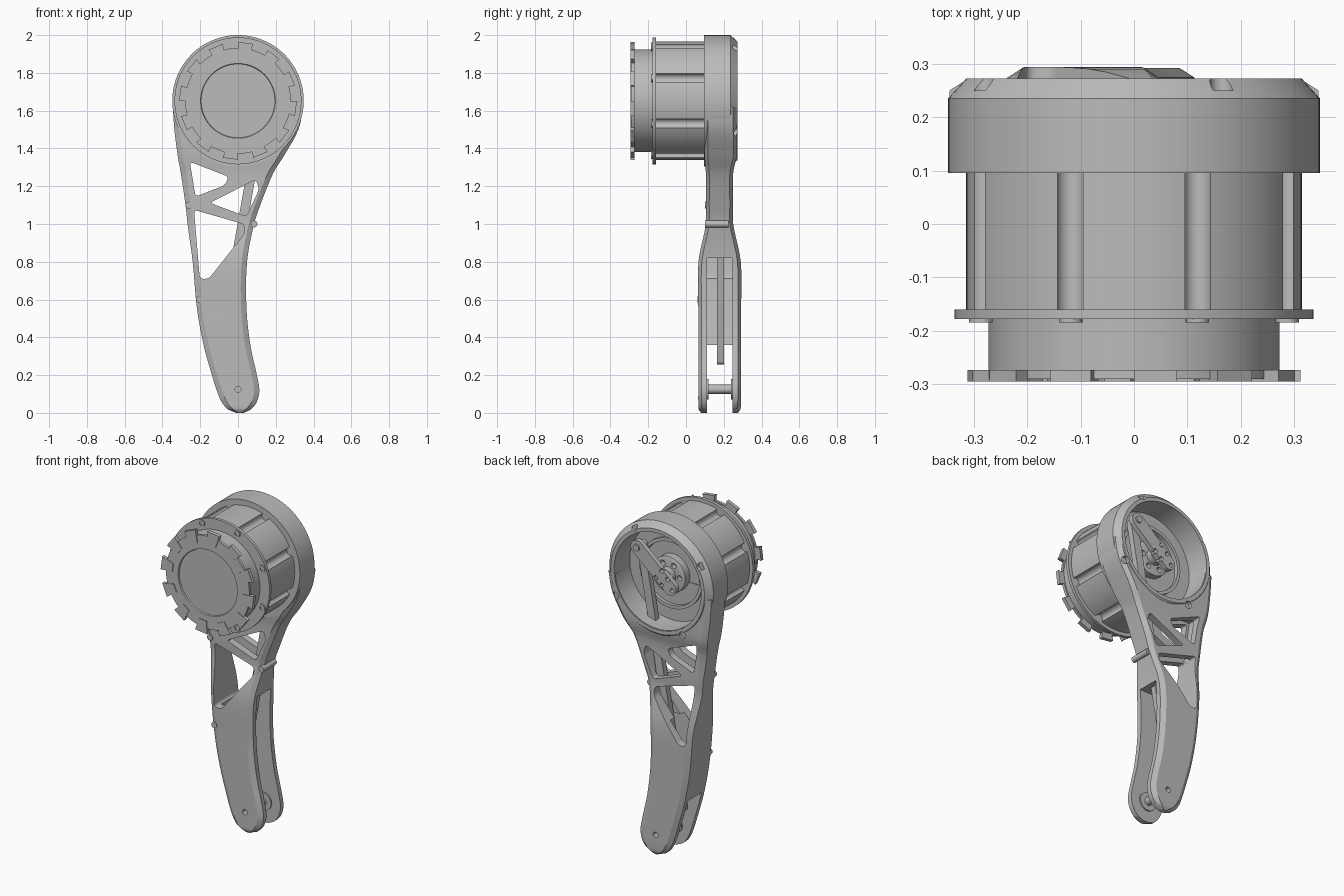
import bpy, bmesh
from math import sin, cos, tau, radians
from mathutils import Vector

default = bpy.data.objects.get("Cube")
if default:
    bpy.data.objects.remove(default, do_unlink=True)

grey = bpy.data.materials.new("machined_grey")
grey.use_nodes = True
GREY = (0.5, 0.5, 0.5, 1)
grey.diffuse_color = GREY
grey.node_tree.nodes["Principled BSDF"].inputs["Base Color"].default_value = GREY

HUB = 1.652      # height of the rotor axis
parts = []


def finish(name, bm, cutter=False):
    bmesh.ops.recalc_face_normals(bm, faces=bm.faces)
    mesh = bpy.data.meshes.new(name)
    bm.to_mesh(mesh)
    bm.free()
    obj = bpy.data.objects.new(name, mesh)
    bpy.context.collection.objects.link(obj)
    mesh.materials.append(grey)
    if cutter:
        obj.hide_render = True
    else:
        parts.append(obj)
    return obj


def loft(name, rings, cutter=False):
    """Skin closed rings of points and cap both ends."""
    bm = bmesh.new()
    loops = [[bm.verts.new(p) for p in ring] for ring in rings]
    for a, b in zip(loops, loops[1:]):
        for i in range(len(a)):
            j = (i + 1) % len(a)
            bm.faces.new((a[i], a[j], b[j], b[i]))
    bm.faces.new(loops[0])
    bm.faces.new(loops[-1])
    return finish(name, bm, cutter)


def lathe(name, profile, x=0.0, z=HUB, seg=64, cutter=False):
    """Turn (radius, y) points about an axis along y."""
    rings = [[(x + r * cos(tau * i / seg), y, z + r * sin(tau * i / seg))
              for i in range(seg)] for r, y in profile]
    return loft(name, rings, cutter)


def prism(name, outline, y0, y1, rounding=0.0, cutter=False):
    """Extrude an (x, z) outline along y, with rounded corners."""
    bm = bmesh.new()
    face = bm.faces.new([bm.verts.new((x, y0, z)) for x, z in outline])
    if rounding:
        bmesh.ops.bevel(bm, geom=bm.verts[:], offset=rounding, segments=5,
                        profile=0.5, affect='VERTICES')
        face = bm.faces[:][0]
    ext = bmesh.ops.extrude_face_region(bm, geom=[face], use_keep_orig=True)
    moved = [v for v in ext["geom"] if isinstance(v, bmesh.types.BMVert)]
    bmesh.ops.translate(bm, verts=moved, vec=(0, y1 - y0, 0))
    return finish(name, bm, cutter)


def bar(name, a, b, half, y0, y1):
    """Round-ended link between two pivots."""
    a, b = Vector(a), Vector(b)
    d = (b - a).normalized() * half
    n = Vector((-d.y, d.x))
    return prism(name, [a - d + n, a - d - n, b + d - n, b + d + n],
                 y0, y1, half * 0.95)


def cut(obj, cutters):
    bpy.context.view_layer.objects.active = obj
    for c in cutters:
        mod = obj.modifiers.new("cut", 'BOOLEAN')
        mod.operation, mod.solver, mod.object = 'DIFFERENCE', 'EXACT', c
        bpy.ops.object.modifier_apply(modifier=mod.name)


def polar(r, degrees):
    return r * cos(radians(degrees)), HUB + r * sin(radians(degrees))


# Leg stations: height, right edge, left edge, front, back
stations = [
    (0, -.01, .03, .08, .275), (.02, -.055, .07, .067, .288),
    (.06, -.088, .1, .065, .292), (.12, -.113, .113, .065, .292),
    (.2, -.138, .1, .065, .292), (.35, -.18, .067, .065, .292),
    (.55, -.217, .045, .065, .292), (.8, -.24, .048, .066, .29),
    (1, -.267, .085, .105, .25), (1.1, -.278, .118, .105, .25),
    (1.27, -.303, .187, .105, .25), (1.36, -.319, .243, .098, .268),
    (1.5, -.337, .32, .098, .268), (1.62, -.345, .345, .098, .268)]


def spline(rows, steps=5):
    rows = [Vector(r) for r in rows]
    for i in range(len(rows) - 1):
        p, q = rows[i], rows[i + 1]
        # Slopes per unit height keep uneven stations smooth
        before, after = rows[max(i - 1, 0)], rows[min(i + 2, len(rows) - 1)]
        h = q[0] - p[0]
        m0 = (q - before) * (h / (q[0] - before[0]))
        m1 = (after - p) * (h / (after[0] - p[0]))
        for s in range(steps):
            t = s / steps
            yield (p * (2*t**3 - 3*t*t + 1) + m0 * (t**3 - 2*t*t + t)
                   + q * (3*t*t - 2*t**3) + m1 * (t**3 - t*t))
    yield rows[-1]


rings = []
for z, l, r, f, b in spline(stations):
    cx, cy = min(0.028, (r - l) / 4), 0.018
    rings.append([(l + cx, f, z), (r - cx, f, z), (r, f + cy, z), (r, b - cy, z),
                  (r - cx, b, z), (l + cx, b, z), (l, b - cy, z), (l, f + cy, z)])
leg = loft("leg", rings)

# Leg openings: rotor recess, rod channel, side slot, truss windows, pin hole
back_bores = [lathe("bore_cutter", [(.022, .25), (.022, .4)], *polar(.328, a),
                    seg=20, cutter=True) for a in (60, 150, 240, 330)]
leg_cutters = [
    lathe("recess_cutter", [(.289, .125), (.289, .4)], cutter=True),
    prism("channel_cutter", [(-.19, .78), (.01, .78), (.04, 1), (.13, 1.25),
                             (.15, 1.34), (-.27, 1.34), (-.22, 1)],
          .15, .207, cutter=True),
    prism("slot_cutter", [(.4, .82), (-.2, .82), (-.18, .55), (-.145, .36),
                          (-.4, .36), (-.4, -.1), (.4, -.1)],
          .112, .245, cutter=True),
    prism("upper_window_cutter", [(-.255, 1.33), (-.05, 1.25), (-.07, 1.205),
                                  (-.225, 1.145)], -.1, .5, .019, True),
    prism("middle_window_cutter", [(-.15, 1.112), (.095, 1.235), (.112, 1.185),
                                   (.045, 1.04)], -.1, .5, .02, True),
    prism("lower_window_cutter", [(-.233, 1.075), (.035, .998), (.035, .95),
                                  (-.155, .71), (-.202, .71)], -.1, .5, .018, True),
    lathe("pin_hole_cutter", [(.016, -.1), (.016, .5)], z=.125, seg=20, cutter=True)]
cut(leg, leg_cutters + back_bores)

# Rotor housing with open back
housing = lathe("housing", [(.348, .095), (.348, .235), (.314, .272), (.292, .272),
                            (.286, .13), (.21, .13), (.21, .145), (.19, .145),
                            (.19, .12), (.12, .12)], seg=96)
cut(housing, back_bores)

# Hub with a ring of holes
hub = lathe("hub", [(.11, .11), (.11, .165), (.1, .17)])
hub_holes = [lathe("hub_hole_cutter", [(.016, .14), (.016, .3)], *polar(.075, a),
                   seg=16, cutter=True) for a in range(0, 360, 60)]
hub_holes.append(lathe("hub_bore_cutter", [(.04, .14), (.04, .3)], cutter=True))
cut(hub, hub_holes)

# Crank and push rod
pivot = (.165, 1.8)
crank = bar("crank", pivot, (-.055, 1.61), .042, .205, .235)
crank_holes = [lathe("crank_hole_cutter", [(.013, .1), (.013, .4)], x, z,
                     seg=16, cutter=True)
               for x, z in ((0, 1.7), (.04, 1.65), (-.04, 1.66), (0, 1.615), (-.07, 1.6))]
cut(crank, crank_holes)
lathe("crank_spacer", [(.05, .16), (.05, .206)], seg=32)
bar("push_rod", pivot, (-.105, .28), .025, .165, .2)
lathe("crank_pin", [(.02, .16), (.02, .245)], *pivot, seg=24)

# Motor body with screw grooves, flange and neck
bolt_angles = [22.5 + 45 * k for k in range(8)]
body = lathe("motor_body", [(.314, -.165), (.314, .1)], seg=96)
grooves = [lathe("groove_cutter", [(.026, -.3), (.026, .3)], *polar(.31, a),
                 seg=24, cutter=True) for a in bolt_angles]
cut(body, grooves)
lathe("flange", [(.336, -.178), (.336, -.16)], seg=96)
lathe("neck", [(.272, -.28), (.272, -.17)])
for a in bolt_angles:
    lathe("flange_screw", [(.022, -.165), (.022, -.184), (.012, -.184),
                           (.012, -.172)], *polar(.31, a), seg=20)

# End cap with recessed face and toothed rim
lathe("end_cap", [(.195, -.282), (.198, -.29), (.28, -.29), (.28, -.273)], seg=96)
for k in range(12):
    a = 22.5 + 30 * k
    prism("cap_tooth", [polar(.235, a - 6), polar(.235, a + 6),
                        polar(.312, a + 7.5), polar(.312, a - 7.5)], -.295, -.273)

# Edge screws, foot pin and its bosses
for x, z, y0, y1 in ((-.26, 1.1, .1, .225), (.085, 1, .1, .225), (-.204, .6, .062, .11)):
    lathe("edge_screw", [(.018, y0), (.018, y1)], x, z, seg=20)
lathe("foot_pin", [(.024, .1), (.024, .255)], z=.125, seg=24)
for y0, y1 in ((.105, .12), (.237, .25)):
    lathe("foot_boss", [(.055, y0), (.055, y1)], z=.125, seg=32)

# Remove cutters, smooth the curved faces
for obj in leg_cutters + back_bores + hub_holes + crank_holes + grooves:
    bpy.data.objects.remove(obj, do_unlink=True)
bpy.ops.object.select_all(action='DESELECT')
for obj in parts:
    obj.select_set(True)
bpy.context.view_layer.objects.active = leg
bpy.ops.object.shade_smooth_by_angle(angle=radians(30))
